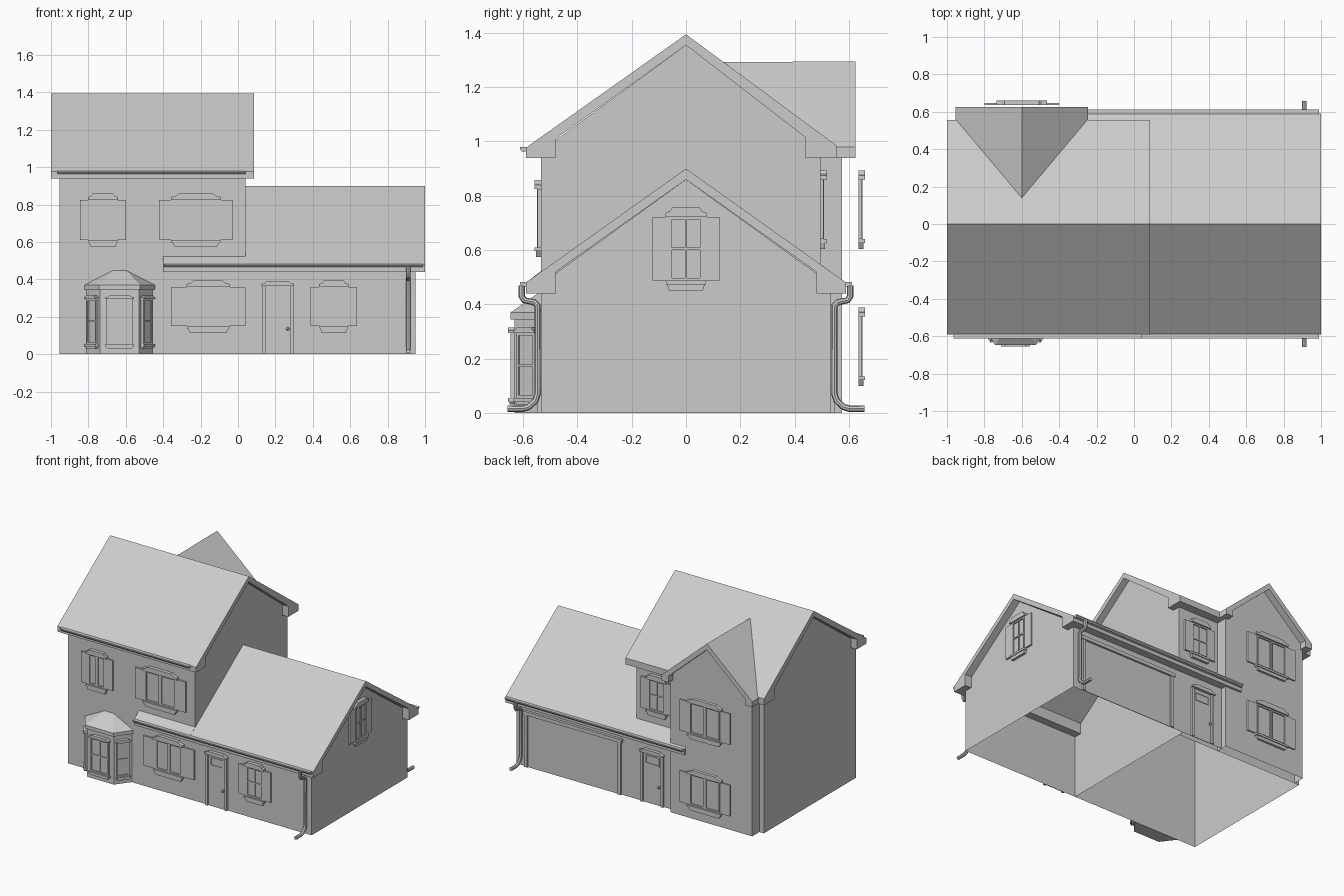
import bpy, bmesh
from math import radians, atan2
from mathutils import Matrix, Vector

if "Cube" in bpy.data.objects:
    bpy.data.objects.remove(bpy.data.objects["Cube"])


def finish(name, bm):
    bmesh.ops.recalc_face_normals(bm, faces=bm.faces)
    me = bpy.data.meshes.new(name)
    bm.to_mesh(me)
    bm.free()
    ob = bpy.data.objects.new(name, me)
    bpy.context.collection.objects.link(ob)
    return ob


def add_prism(bm, pts, axis, a, b, closed=True, M=Matrix()):
    """Extrude a 2D profile along an axis from a to b; closed=False leaves the last side open."""
    def co(p, t):
        return {'X': (t, p[0], p[1]), 'Y': (p[0], t, p[1]), 'Z': (p[0], p[1], t)}[axis]
    va = [bm.verts.new(M @ Vector(co(p, a))) for p in pts]
    vb = [bm.verts.new(M @ Vector(co(p, b))) for p in pts]
    n = len(pts)
    for i in range(n if closed else n - 1):
        j = (i + 1) % n
        bm.faces.new((va[i], va[j], vb[j], vb[i]))
    bm.faces.new(va)
    bm.faces.new(vb)


def prism(name, *args, **kw):
    bm = bmesh.new()
    add_prism(bm, *args, **kw)
    return finish(name, bm)


def add_box(bm, x0, x1, y0, y1, z0, z1, M=Matrix()):
    add_prism(bm, [(x0, z0), (x1, z0), (x1, z1), (x0, z1)], 'Y', y0, y1, M=M)


def place(x, y, z, deg):
    return Matrix.Translation((x, y, z)) @ Matrix.Rotation(radians(deg), 4, 'Z')


def add_frame(bm, h, z0, z1, t, d, M, x=0):
    """Rectangular border, outer half width h, bar width t, depth d (outward is -y)."""
    add_box(bm, x - h, x - h + t, -d, 0, z0, z1, M)
    add_box(bm, x + h - t, x + h, -d, 0, z0, z1, M)
    add_box(bm, x - h + t, x + h - t, -d, 0, z0, z0 + t, M)
    add_box(bm, x - h + t, x + h - t, -d, 0, z1 - t, z1, M)


def add_header(bm, h, z, M, rise=0.036):
    add_prism(bm, [(-h, z), (h, z), (h, z + rise * .45), (h * .8, z + rise * .6), (h * .68, z + rise),
                   (-h * .68, z + rise), (-h * .8, z + rise * .6), (-h, z + rise * .45)], 'Y', -.024, 0, M=M)


def window(name, M, h, z0, z1, shutter, grid=False):
    bm = bmesh.new()
    add_box(bm, -h, h, -.006, 0, z0, z1, M)
    if grid or h < .05:
        add_frame(bm, h, z0, z1, .01, .014, M)
        if grid:
            add_box(bm, -.004, .004, -.012, 0, z0, z1, M)
        zm = (z0 + z1) / 2
        add_box(bm, -h, h, -.012, 0, zm - .004, zm + .004, M)
    else:                                   # pair of sashes
        for s in (-1, 1):
            add_frame(bm, h / 2 - .001, z0, z1, .01, .014, M, s * h / 2)
    add_header(bm, h + .014 if shutter else h + .006, z1, M, .034 if shutter else .02)
    # sill with bracket below
    e = h + .012 if shutter else h + .005
    add_box(bm, -e, e, -.024, 0, z0 - .014, z0, M)
    d = .036 if shutter else .024
    add_prism(bm, [(-e * .95, z0 - .014), (e * .95, z0 - .014), (e * .85, z0 - d), (-e * .85, z0 - d)],
              'Y', -.018, 0, M=M)
    if shutter:
        for s in (-1, 1):
            x = s * (h + shutter / 2)
            add_box(bm, x - shutter / 2, x + shutter / 2, -.012, 0, z0, z1, M)
    return finish(name, bm)


def door(name, M, h, top):
    bm = bmesh.new()
    add_box(bm, -h + .01, h - .01, -.004, 0, 0, top, M)
    for s in (-1, 1):
        add_box(bm, s * h - .009, s * h + .009, -.014, 0, 0, top, M)
    add_header(bm, h + .012, top, M, .026)
    add_frame(bm, h - .025, top - .08, top - .02, .008, .008, M)
    bmesh.ops.create_icosphere(bm, subdivisions=2, radius=.009,
                               matrix=M @ Matrix.Translation((h * .72, -.014, .135)))
    return finish(name, bm)


# Walls (open underneath)
prism("tall_walls", [(-.535, 0), (-.535, .965), (0, 1.355), (.495, .975), (.495, 0)],
      'X', -.955, .04, closed=False)
prism("low_walls", [(-.535, 0), (-.535, .475), (0, .86), (.535, .475), (.535, 0)],
      'X', .04, .95, closed=False)
prism("back_entry_wall", [(.495, .5), (.535, .47), (.535, 0)], 'X', -.28, .04, closed=False)
prism("back_gable_walls", [(-.92, 0), (-.92, .97), (-.6, 1.255), (-.28, .97), (-.28, 0)],
      'Y', .495, .575, closed=False)

# Roofs with boxed eaves
prism("tall_roof", [(-.59, .94), (-.59, .977), (0, 1.395), (.555, .985), (.555, .94), (.44, .94),
                    (.44, 1.015), (0, 1.355), (-.48, 1.01), (-.48, .94)], 'X', -1, .085)
prism("low_roof", [(-.59, .44), (-.59, .48), (0, .9), (.59, .48), (.59, .44), (.48, .44),
                   (.48, .52), (0, .86), (-.48, .52), (-.48, .44)], 'X', .04, 1)
prism("front_eave_strip", [(-.59, .44), (-.59, .48), (-.535, .522), (-.535, .44)], 'X', -.4, .04)
prism("back_eave_strip", [(.59, .44), (.59, .48), (.495, .548), (.495, .44)], 'X', -.4, .04)
g = [(-.355, .94), (-.355, .98), (0, 1.295), (.355, .98), (.355, .94), (.3, .94), (.3, .985),
     (0, 1.252), (-.3, .985), (-.3, .94)]
prism("back_gable_roof", [(x - .6, z) for x, z in g], 'Y', .555, .625)
bm = bmesh.new()
peak, ridge = bm.verts.new((-.6, .14, 1.292)), bm.verts.new((-.6, .555, 1.295))
for s in (-1, 1):
    bm.faces.new((peak, ridge, bm.verts.new((-.6 + s * .355, .555, .98))))
finish("back_gable_roof_valley", bm)


# Gutters
def gutter(name, s, z, x0, x1):
    prism(name, [(s * .588, z), (s * .612, z), (s * .612, z - .008), (s * .606, z - .016),
                 (s * .588, z - .018)], 'X', x0, x1)


gutter("tall_gutter", -1, .98, -.965, .04)
gutter("front_gutter", -1, .483, -.395, .99)
gutter("back_gutter", 1, .483, -.395, .99)

# Downspouts, front and back
for s, side in ((-1, "front"), (1, "back")):
    cu = bpy.data.curves.new(side + "_downspout", 'CURVE')
    cu.dimensions = '3D'
    cu.bevel_depth = .012
    cu.bevel_resolution = 2
    cu.use_fill_caps = True
    path = [(.605, .47), (.605, .43), (.596, .415), (.56, .408), (.547, .395), (.547, .07),
            (.555, .045), (.58, .022), (.6, .016), (.658, .016)]
    sp = cu.splines.new('POLY')
    sp.points.add(len(path) - 1)
    for p, (y, z) in zip(sp.points, path):
        p.co = (.91, s * y, z, 1)
    ob = bpy.data.objects.new(side + "_downspout", cu)
    bpy.context.collection.objects.link(ob)
    bpy.ops.object.select_all(action='DESELECT')
    ob.select_set(True)
    bpy.context.view_layer.objects.active = ob
    bpy.ops.object.convert(target='MESH')
    bpy.ops.object.shade_smooth_by_angle()

# Shuttered windows: x, y, turn, half width, bottom, top, shutter width, crossed bars
for name, x, y, deg, h, z0, z1, sh, grid in (
        ("upper_left_window", -.722, -.535, 0, .066, .61, .825, .058, False),
        ("upper_right_window", -.225, -.535, 0, .12, .61, .825, .078, False),
        ("lower_wide_window", -.16, -.535, 0, .102, .15, .36, .097, False),
        ("lower_right_window", .512, -.535, 0, .064, .15, .36, .06, True),
        ("side_gable_window", .95, 0, 90, .061, .487, .722, .063, True),
        ("back_small_window", -.125, .495, 180, .066, .64, .86, .058, True),
        ("back_upper_window", -.6, .636, 180, .12, .64, .86, .078, False),
        ("back_lower_window", -.6, .636, 180, .12, .135, .355, .078, False)):
    window(name, place(x, y, 0, deg), h, z0, z1, sh, grid)

# Doors and garage door
door("front_door", place(.212, -.535, 0, 0), .075, .365)
door("back_door", place(-.115, .535, 0, 180), .08, .355)
bm = bmesh.new()
M = place(.505, .535, 0, 180)
add_box(bm, -.36, .36, -.004, 0, 0, .37, M)
for s in (-1, 1):
    add_box(bm, s * .365 - .012, s * .365 + .012, -.014, 0, 0, .37, M)
add_box(bm, -.385, .385, -.018, 0, .37, .395, M)
finish("garage_door", bm)

# Bay window: body, cornice, hipped cap and three sashes
bx = -.633


def bay(wall_half, front_half, front_y):
    return [(bx - wall_half, -.535), (bx - front_half, front_y), (bx + front_half, front_y), (bx + wall_half, -.535)]


prism("bay_walls", bay(.177, .104, -.632), 'Z', 0, .35)
prism("bay_cornice", bay(.188, .11, -.646), 'Z', .345, .37)
bm = bmesh.new()
low = [bm.verts.new((x, y, .37)) for x, y in bay(.188, .11, -.646)]
top = [bm.verts.new((bx + s * .035, -.535, .448)) for s in (-1, 1)]
bm.faces.new((low[0], low[1], top[0]))
bm.faces.new((low[1], low[2], top[1], top[0]))
bm.faces.new((low[2], low[3], top[1]))
finish("bay_roof", bm)
window("bay_front_window", place(bx, -.632, 0, 0), .072, .055, .295, 0, True)
turn = 180 / 3.14159265 * atan2(.097, .073)
for s, side in ((-1, "left"), (1, "right")):
    window("bay_%s_window" % side, place(bx + s * .1405, -.5835, 0, s * turn), .042, .055, .295, 0)
